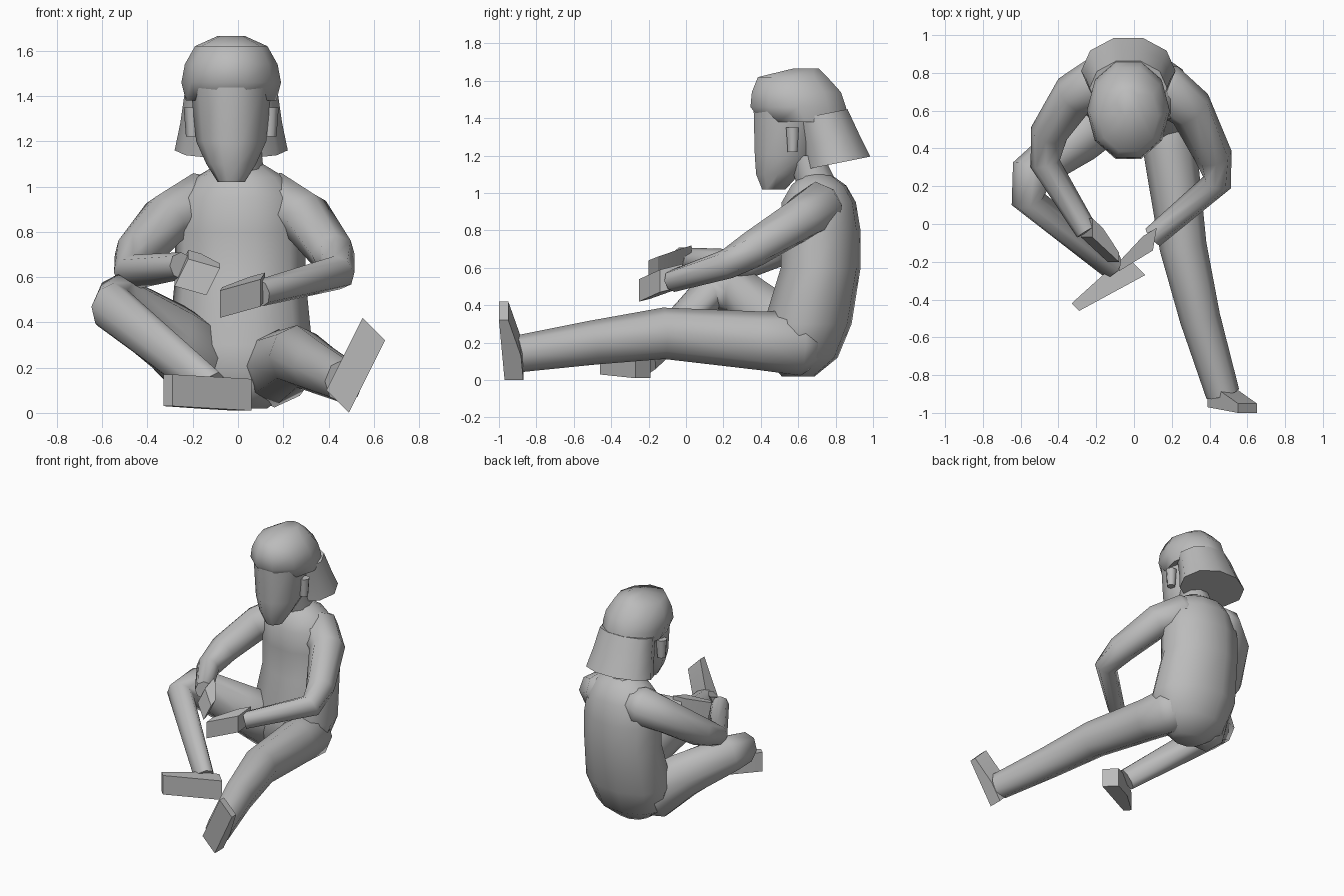
import bpy
import bmesh
from math import sin, cos, pi, radians
from mathutils import Vector

cube = bpy.data.objects.get("Cube")
if cube:
    bpy.data.objects.remove(cube, do_unlink=True)

# One plain clay colour for the whole figure
clay = bpy.data.materials.new("clay_grey")
clay.use_nodes = True
clay.diffuse_color = (0.5, 0.5, 0.5, 1)
shader = clay.node_tree.nodes["Principled BSDF"]
shader.inputs["Base Color"].default_value = clay.diffuse_color

UP = Vector((0, 0, 1))
SIDE = Vector((1, 0, 0))


def finish(name, bm, angle):
    """Turn a bmesh into a named, shaded object."""
    bmesh.ops.recalc_face_normals(bm, faces=bm.faces)
    mesh = bpy.data.meshes.new(name)
    bm.to_mesh(mesh)
    bm.free()
    mesh.materials.append(clay)
    obj = bpy.data.objects.new(name, mesh)
    bpy.context.collection.objects.link(obj)
    bpy.ops.object.select_all(action="DESELECT")
    bpy.context.view_layer.objects.active = obj
    obj.select_set(True)
    bpy.ops.object.shade_smooth_by_angle(angle=radians(angle))


def loft(name, path, radii, depth_ratio=1, normal=None, sides=10, width_axis=SIDE):
    """Skin oval rings along a path; they face along it unless a normal is given."""
    bm = bmesh.new()
    centres = [Vector(point) for point in path]
    last = len(centres) - 1
    loops = []
    for i, centre in enumerate(centres):
        if normal:
            along, across = Vector(normal).normalized(), width_axis.normalized()
        else:
            # Average the directions of both neighbouring segments
            arriving = (centre - centres[max(i - 1, 0)]).normalized()
            leaving = (centres[min(i + 1, last)] - centre).normalized()
            along = (arriving + leaving).normalized()
            across = along.cross(UP).normalized()
        depth = along.cross(across).normalized() * depth_ratio
        angles = [2 * pi * k / sides for k in range(sides)]
        loops.append([bm.verts.new(centre + radii[i] * (across * cos(a) + depth * sin(a)))
                      for a in angles])
    for low, high in zip(loops, loops[1:]):
        for k in range(sides):
            bm.faces.new((low[k - 1], low[k], high[k], high[k - 1]))
    bm.faces.new(loops[0])
    bm.faces.new(loops[-1])
    finish(name, bm, 60)


def limb(name, path, thick, thin, depth_ratio=1):
    """Evenly tapering loft with a rounded root that sinks into the torso."""
    steps = len(path) - 1
    radii = [thick + (thin - thick) * i / steps for i in range(steps + 1)]
    start, following = Vector(path[0]), Vector(path[1])
    root = start + (start - following).normalized() * thick * 0.6
    loft(name, [root] + path, [thick * 0.6] + radii, depth_ratio, sides=8)


def wedge(name, tip, base, across, back):
    """Faceted block: flat plate from tip to base, thickening backwards towards the base."""
    tip, base, across, back = map(Vector, (tip, base, across, back))
    bm = bmesh.new()
    middle = tip.lerp(base, 0.6) + back
    for corner in (tip, base, tip + back / 2, middle, base + back):
        for offset in (across, -across):
            bm.verts.new(corner + offset)
    hull = bmesh.ops.convex_hull(bm, input=bm.verts)
    spare = [e for e in hull["geom_interior"] if isinstance(e, bmesh.types.BMVert)]
    bmesh.ops.delete(bm, geom=spare, context="VERTS")
    finish(name, bm, 25)


# Torso rings from seat to collar, chest turned slightly to the right
heights = (0.02, 0.12, 0.3, 0.6, 0.8, 0.95, 1.04, 1.1)
setbacks = (0.6, 0.62, 0.65, 0.72, 0.72, 0.71, 0.71, 0.7)
widths = (0.12, 0.26, 0.32, 0.29, 0.29, 0.27, 0.2, 0.1)
loft("torso", [(0.01, y, z) for y, z in zip(setbacks, heights)], widths, 0.74, UP,
     width_axis=Vector((1, -0.12, 0)))
loft("neck", [(0, 0.72, 1), (0, 0.64, 1.2)], (0.12, 0.1), 1, UP)

# Head: tapered face, boxy hair cap and flared back hair
head_x = -0.03
loft("face", [(head_x, 0.47, 1.02), (head_x, 0.49, 1.1), (head_x, 0.53, 1.2), (head_x, 0.55, 1.45)],
     (0.06, 0.11, 0.155, 0.18), 1.1, UP)
cap_heights = (1.38, 1.46, 1.54, 1.62, 1.665)
cap_setbacks = (0.64, 0.6, 0.59, 0.57, 0.64)
loft("hair_cap", [(head_x, y, z) for y, z in zip(cap_setbacks, cap_heights)],
     (0.2, 0.22, 0.205, 0.16, 0.06), 1.22, UP)
loft("back_hair", [(head_x, 0.81, 1.16), (head_x, 0.77, 1.28), (head_x, 0.72, 1.42)],
     (0.25, 0.225, 0.205), 0.75, (0, -0.2, 1))
for label, side in (("left", 1), ("right", -1)):
    x = head_x + side * 0.17
    loft(label + "_ear", [(x, 0.57, 1.22), (x, 0.57, 1.35)], (0.03, 0.04), 1, UP, 6)

# Arms, bent with the hands meeting in front
limb("left_arm", [(0.15, 0.72, 0.93), (0.3, 0.61, 0.86), (0.42, 0.36, 0.7),
                  (0.44, 0.22, 0.62), (0.1, -0.07, 0.53)], 0.14, 0.06)
limb("right_arm", [(-0.15, 0.77, 0.93), (-0.32, 0.68, 0.85), (-0.45, 0.48, 0.7),
                   (-0.47, 0.32, 0.62), (-0.25, -0.04, 0.65)], 0.14, 0.06)
wedge("left_hand", tip=(-0.08, -0.25, 0.48), base=(0.1, -0.14, 0.53),
      across=(0, 0, 0.06), back=(0.02, 0.12, 0.03))
wedge("right_hand", tip=(-0.11, -0.2, 0.58), base=(-0.25, -0.07, 0.62),
      across=(0.03, 0, 0.06), back=(0, 0.1, 0.04))

# Legs: left stretched forward, right folded with a raised knee
limb("left_leg", [(0.16, 0.62, 0.2), (0.19, 0.4, 0.21), (0.26, -0.12, 0.25),
                  (0.35, -0.5, 0.2), (0.47, -0.9, 0.14)], 0.16, 0.09, 1.1)
limb("right_leg", [(-0.14, 0.6, 0.2), (-0.3, 0.45, 0.33), (-0.54, 0.27, 0.48),
                   (-0.56, 0.13, 0.47), (-0.12, -0.22, 0.11)], 0.16, 0.07, 1.2)

# Feet, with flat soles facing forward
wedge("left_foot", tip=(0.6, -1, 0.37), base=(0.44, -0.97, 0.05),
      across=(0.05, 0, -0.05), back=(0, 0.1, 0))
wedge("right_foot", tip=(-0.29, -0.46, 0.1), base=(0.06, -0.27, 0.08),
      across=(0, 0, 0.07), back=(-0.08, 0.08, 0))
